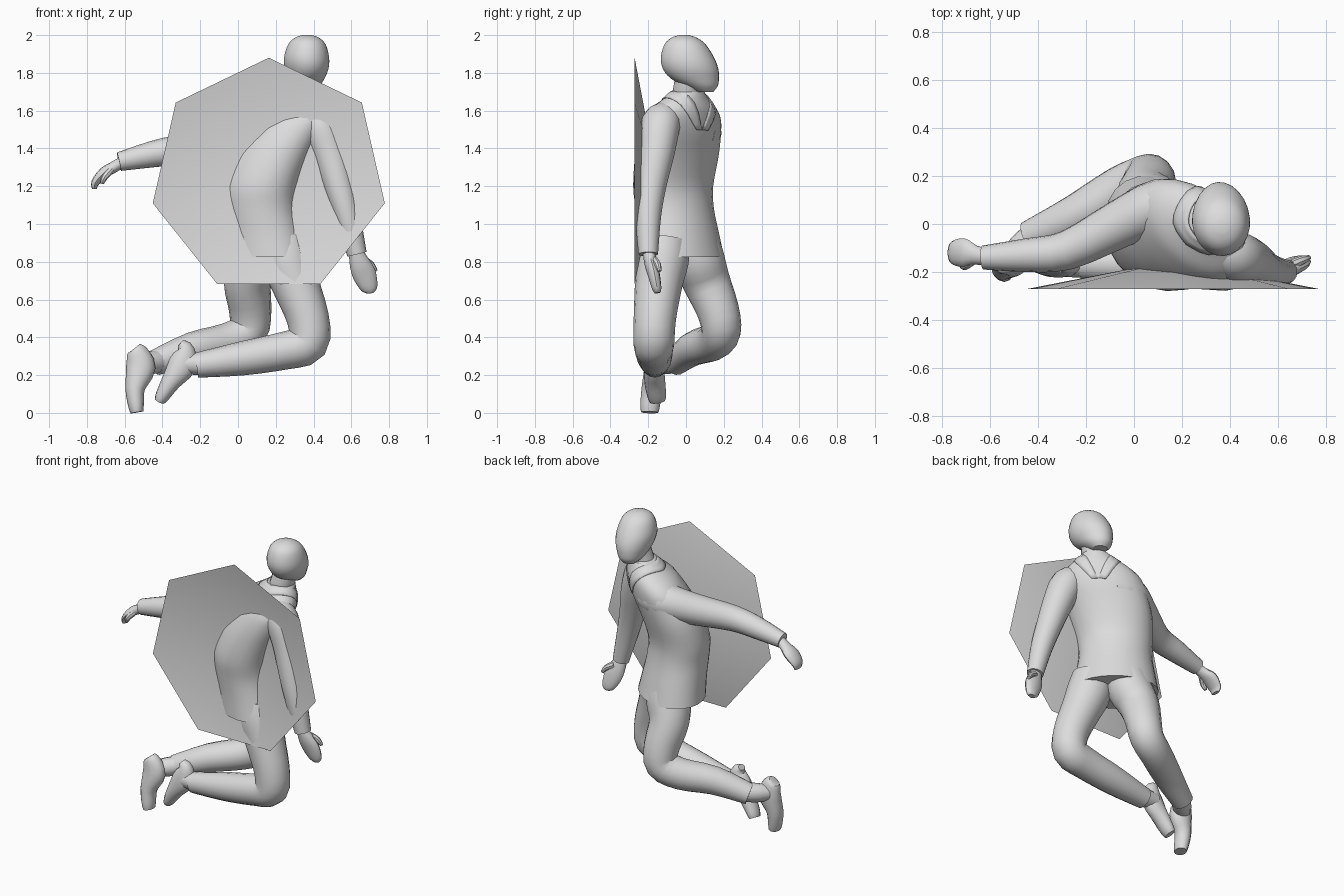
import bpy, bmesh, math
from mathutils import Vector

grey = bpy.data.materials.new("plain grey")
grey.diffuse_color = (0.72, 0.72, 0.72, 1)


def finish(name, bm, angle=40):
    bmesh.ops.recalc_face_normals(bm, faces=bm.faces)
    mesh = bpy.data.meshes.new(name)
    bm.to_mesh(mesh)
    bm.free()
    mesh.materials.append(grey)
    ob = bpy.data.objects.new(name, mesh)
    bpy.context.collection.objects.link(ob)
    bpy.ops.object.select_all(action='DESELECT')
    ob.select_set(True)
    bpy.context.view_layer.objects.active = ob
    bpy.ops.object.shade_smooth_by_angle(angle=math.radians(angle))
    return ob


def smooth_path(rows, steps=3):
    """Catmull-Rom interpolation of tuples of numbers."""
    out = []
    last = len(rows) - 1
    for i in range(last):
        p0, p1, p2, p3 = (rows[min(max(k, 0), last)] for k in range(i - 1, i + 3))
        for s in range(steps):
            t = s / steps
            out.append([0.5 * (2 * b + (c - a) * t + (2 * a - 5 * b + 4 * c - d) * t * t
                               + (3 * b - a - 3 * c + d) * t ** 3)
                        for a, b, c, d in zip(p0, p1, p2, p3)])
    out.append(list(rows[-1]))
    return out


def loft(name, rings, sides=18):
    """Skin through elliptical rings given as (centre, half axis u, half axis v)."""
    bm = bmesh.new()
    loops = []
    for c, u, v in rings:
        loops.append([bm.verts.new(c + u * math.cos(a) + v * math.sin(a))
                      for a in (2 * math.pi * k / sides for k in range(sides))])
    for lo, hi in zip(loops, loops[1:]):
        for k in range(sides):
            n = (k + 1) % sides
            bm.faces.new((lo[k], lo[n], hi[n], hi[k]))
    bm.faces.new(loops[0])
    bm.faces.new(loops[-1])
    return finish(name, bm)


def limb(name, rows, sides=16):
    """Rows are x, y, z, radius and an optional second radius (roughly along y)."""
    rows = smooth_path([r if len(r) == 5 else r + (r[3],) for r in rows])
    pts = [Vector(r[:3]) for r in rows]
    rings = []
    for i, r in enumerate(rows):
        t = (pts[min(i + 1, len(pts) - 1)] - pts[max(i - 1, 0)]).normalized()
        u = Vector((0, 1, 0)).cross(t).normalized()
        rings.append((pts[i], u * r[3], t.cross(u) * r[4]))
    return loft(name, rings, sides)


def stack(name, rows, yaw, sides=24):
    """Horizontal rings: z, x, y, half width, half depth."""
    u = Vector((math.cos(yaw), math.sin(yaw), 0))
    v = Vector((-math.sin(yaw), math.cos(yaw), 0))
    return loft(name, [(Vector((x, y, z)), u * a, v * b)
                       for z, x, y, a, b in smooth_path(rows)], sides)


YAW = math.radians(-41)

# Body
shirt = stack("shirt", [
    (0.825, 0.13, -0.035, 0.275, 0.205), (0.95, 0.115, -0.045, 0.25, 0.195),
    (1.08, 0.10, -0.06, 0.23, 0.19), (1.2, 0.10, -0.068, 0.238, 0.19),
    (1.35, 0.145, -0.05, 0.258, 0.19), (1.47, 0.205, -0.035, 0.265, 0.182),
    (1.55, 0.245, -0.025, 0.26, 0.165), (1.61, 0.275, -0.015, 0.215, 0.145),
    (1.66, 0.305, 0.0, 0.14, 0.108), (1.70, 0.32, 0.01, 0.09, 0.085)], YAW)
limb("neck", [(0.30, 0.0, 1.6, 0.075), (0.33, 0.005, 1.7, 0.075), (0.355, 0.025, 1.8, 0.075)])
stack("head", [
    (2.0, 0.365, -0.01, 0.025, 0.025), (1.985, 0.365, -0.01, 0.066, 0.07),
    (1.95, 0.365, -0.005, 0.1, 0.11), (1.88, 0.363, 0.008, 0.12, 0.142),
    (1.82, 0.363, 0.025, 0.116, 0.147), (1.77, 0.36, 0.047, 0.098, 0.128),
    (1.73, 0.357, 0.08, 0.076, 0.088), (1.70, 0.357, 0.1, 0.045, 0.045)],
    math.radians(5))

# Sleeves and hands
limb("left_sleeve", [
    (0.22, 0.05, 1.49, 0.11), (0.11, 0.075, 1.485, 0.115), (-0.06, 0.0, 1.445, 0.1),
    (-0.28, -0.11, 1.4, 0.082), (-0.45, -0.13, 1.37, 0.07), (-0.63, -0.14, 1.33, 0.05)])
limb("left_hand", [
    (-0.60, -0.14, 1.335, 0.03, 0.035), (-0.66, -0.13, 1.30, 0.03, 0.04),
    (-0.71, -0.12, 1.27, 0.03, 0.06), (-0.755, -0.12, 1.22, 0.022, 0.05),
    (-0.76, -0.12, 1.185, 0.012, 0.035)], 12)
limb("left_thumb", [(-0.67, -0.15, 1.29, 0.02), (-0.705, -0.175, 1.25, 0.018),
                    (-0.72, -0.17, 1.215, 0.01)], 8)
limb("right_sleeve", [
    (0.36, -0.10, 1.565, 0.085), (0.425, -0.135, 1.525, 0.105), (0.485, -0.155, 1.38, 0.095),
    (0.535, -0.185, 1.2, 0.08), (0.58, -0.2, 1.04, 0.068), (0.63, -0.2, 0.84, 0.052)])
limb("right_hand", [
    (0.62, -0.2, 0.86, 0.035, 0.03), (0.645, -0.185, 0.79, 0.055, 0.035),
    (0.67, -0.17, 0.73, 0.062, 0.032), (0.695, -0.155, 0.66, 0.045, 0.025),
    (0.70, -0.15, 0.635, 0.02, 0.015)], 12)
limb("right_thumb", [(0.66, -0.17, 0.81, 0.022), (0.705, -0.15, 0.785, 0.018),
                     (0.73, -0.14, 0.75, 0.01)], 8)

# Trousers
limb("left_trouser_leg", [
    (0.10, 0.04, 0.92, 0.13), (0.085, 0.065, 0.81, 0.14), (0.05, 0.11, 0.69, 0.126),
    (0.065, 0.17, 0.54, 0.112), (0.05, 0.185, 0.43, 0.105), (-0.06, 0.14, 0.375, 0.1),
    (-0.24, 0.035, 0.338, 0.09), (-0.44, -0.055, 0.265, 0.068)])
limb("right_trouser_leg", [
    (0.24, -0.11, 0.92, 0.13), (0.26, -0.125, 0.81, 0.14), (0.305, -0.145, 0.68, 0.126),
    (0.37, -0.165, 0.5, 0.112), (0.37, -0.17, 0.37, 0.108), (0.25, -0.17, 0.33, 0.1),
    (0.02, -0.165, 0.288, 0.09), (-0.22, -0.165, 0.252, 0.066)])

# Shoes with the soles turned back
limb("left_ankle", [(-0.40, -0.04, 0.275, 0.06), (-0.47, -0.10, 0.265, 0.06),
                    (-0.53, -0.165, 0.26, 0.045)], 12)
limb("left_shoe", [
    (-0.545, -0.165, 0.345, 0.03, 0.03), (-0.535, -0.165, 0.325, 0.055, 0.045),
    (-0.515, -0.165, 0.24, 0.078, 0.055), (-0.545, -0.18, 0.13, 0.052, 0.055),
    (-0.54, -0.19, 0.04, 0.042, 0.052), (-0.535, -0.192, 0.003, 0.034, 0.046)], 12)
limb("right_ankle", [(-0.2, -0.165, 0.26, 0.06), (-0.30, -0.165, 0.26, 0.055)], 12)
limb("right_shoe", [
    (-0.305, -0.165, 0.37, 0.02, 0.03), (-0.28, -0.165, 0.335, 0.05, 0.045),
    (-0.295, -0.17, 0.255, 0.075, 0.052), (-0.355, -0.165, 0.165, 0.052, 0.055),
    (-0.40, -0.155, 0.09, 0.038, 0.05), (-0.415, -0.15, 0.062, 0.028, 0.042)], 12)

# Folded collar: a ribbon laid on the shirt, mirrored about the chest line
side_rows = [  # inner (side, front, z), outer (side, front, z)
    (0.0, -0.085, 1.72, 0.0, -0.13, 1.67), (0.06, -0.06, 1.72, 0.10, -0.09, 1.66),
    (0.085, 0.01, 1.70, 0.135, 0.01, 1.65), (0.06, 0.09, 1.64, 0.11, 0.11, 1.58),
    (0.0, 0.14, 1.49, 0.055, 0.16, 1.48)]
fu = Vector((math.cos(YAW), math.sin(YAW), 0))
ff = Vector((-math.sin(YAW), math.cos(YAW), 0))
base = Vector((0.295, 0.005, 0))
bm = bmesh.new()
for sign in (1, -1):
    prev = None
    for si, fi, zi, so, fo, zo in smooth_path(side_rows):
        a = base + fu * si * sign + ff * fi + Vector((0, 0, zi))
        b = base + fu * so * sign + ff * fo + Vector((0, 0, zo))
        row = [bm.verts.new(a.lerp(b, k / 3)) for k in range(4)]
        if prev:
            for k in range(3):
                bm.faces.new((prev[k], prev[k + 1], row[k + 1], row[k]))
        prev = row
bmesh.ops.remove_doubles(bm, verts=bm.verts, dist=0.001)
collar = finish("collar", bm)
wrap = collar.modifiers.new("lay on shirt", 'SHRINKWRAP')
wrap.target = shirt
wrap.wrap_mode = 'ABOVE_SURFACE'
wrap.offset = 0.006
thick = collar.modifiers.new("cloth", 'SOLIDIFY')
thick.thickness = 0.005

# Shallow seven-sided dish, open towards the front
bm = bmesh.new()
tip = bm.verts.new((0.163, -0.152, 1.25))
rim = [bm.verts.new((0.163 + 0.63 * math.sin(a), -0.272, 1.25 + 0.63 * math.cos(a)))
       for a in (2 * math.pi * k / 7 for k in range(7))]
for k in range(7):
    bm.faces.new((tip, rim[k], rim[(k + 1) % 7]))
finish("seven_sided_dish", bm)
